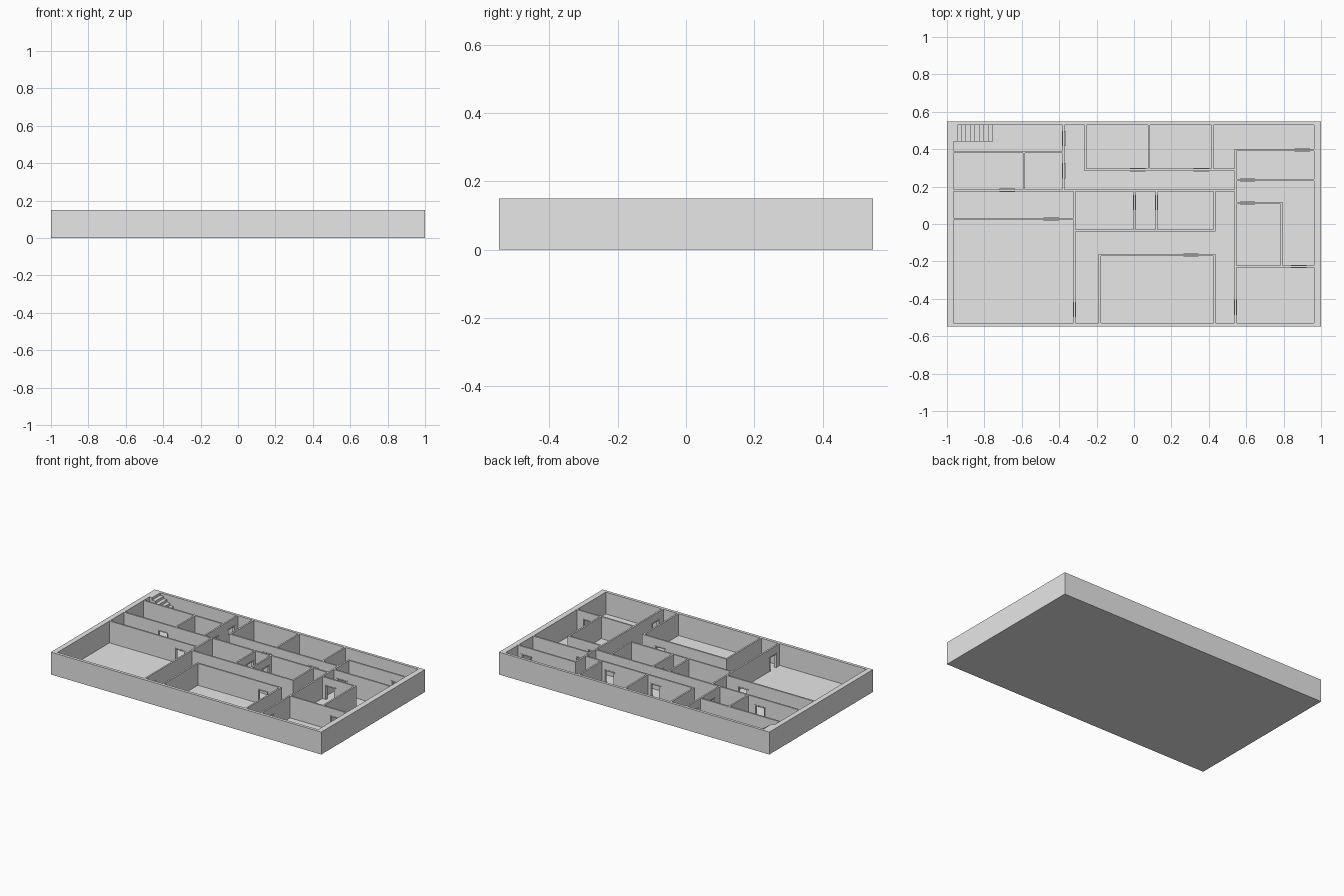
import bpy
import bmesh

cube = bpy.data.objects.get("Cube")
if cube:
    bpy.data.objects.remove(cube, do_unlink=True)

# Main dimensions
HEIGHT = 0.15
FLOOR = 0.004
THIN = 0.011
DOOR_WIDTH = 0.062
DOOR_HEIGHT = 0.094
LEFT, RIGHT, FRONT, BACK = -0.965, 0.963, -0.528, 0.53
OUT_X, OUT_Y = 1.0, 0.548

# Shared walls that several partitions meet
HALL, NORTH, SOUTH, LOUNGE = 0.18, 0.29, -0.035, -0.165
WEST, EAST, STAIR, MID = -0.318, 0.543, -0.376, 0.43

grey = bpy.data.materials.new("plaster grey")
grey.use_nodes = True
grey.diffuse_color = (0.8, 0.8, 0.8, 1)
grey.node_tree.nodes["Principled BSDF"].inputs["Base Color"].default_value = (0.8, 0.8, 0.8, 1)


def add_box(bm, low, high):
    """Add a box between two corners."""
    made = bmesh.ops.create_cube(bm, size=1)
    for v in made["verts"]:
        for i in range(3):
            v.co[i] = low[i] if v.co[i] < 0 else high[i]


def finish(name, bm):
    mesh = bpy.data.meshes.new(name)
    bm.to_mesh(mesh)
    bm.free()
    mesh.materials.append(grey)
    obj = bpy.data.objects.new(name, mesh)
    bpy.context.collection.objects.link(obj)
    return obj


def strip(bm, axis, line, start, end, bottom, top, thick=THIN):
    """Add an upright slab running along x or y, centred on a line."""
    half = thick / 2
    if axis == "x":
        add_box(bm, (start, line - half, bottom), (end, line + half, top))
    else:
        add_box(bm, (line - half, start, bottom), (line + half, end, top))


def partition(walls, frames, axis, line, start, end, doors=()):
    """Add a wall with door openings, and trim around every opening."""
    cursor = start - THIN / 2
    for centre in doors:
        a, b = centre - DOOR_WIDTH / 2, centre + DOOR_WIDTH / 2
        strip(walls, axis, line, cursor, a, 0, HEIGHT)
        strip(walls, axis, line, a, b, DOOR_HEIGHT, HEIGHT)
        trim = THIN + 0.006
        jamb = 0.005
        strip(frames, axis, line, a - jamb, a, 0, DOOR_HEIGHT, trim)
        strip(frames, axis, line, b, b + jamb, 0, DOOR_HEIGHT, trim)
        strip(frames, axis, line, a - 2 * jamb, b + 2 * jamb,
              DOOR_HEIGHT, DOOR_HEIGHT + jamb, trim)
        cursor = b
    strip(walls, axis, line, cursor, end + THIN / 2, 0, HEIGHT)


# Floor slab
bm = bmesh.new()
add_box(bm, (LEFT, FRONT, 0), (RIGHT, BACK, FLOOR))
finish("floor", bm)

# Outer wall ring, made by joining an outer and an inner loop
bm = bmesh.new()
rings = []
for z in (0, HEIGHT):
    for x0, x1, y0, y1 in ((-OUT_X, OUT_X, -OUT_Y, OUT_Y), (LEFT, RIGHT, FRONT, BACK)):
        rings.append([bm.verts.new((x, y, z)) for x, y in
                      ((x0, y0), (x1, y0), (x1, y1), (x0, y1))])
low_out, low_in, top_out, top_in = rings
for one, two in ((low_out, top_out), (top_out, top_in), (top_in, low_in), (low_in, low_out)):
    for i in range(4):
        j = (i + 1) % 4
        bm.faces.new((one[i], one[j], two[j], two[i]))
bmesh.ops.recalc_face_normals(bm, faces=bm.faces)
finish("outer_wall", bm)

# Partitions: direction, line, start, end, door centres
layout = [
    ("x", 0.385, LEFT, STAIR),
    ("x", HALL, LEFT, EAST, [-0.677]),
    ("x", 0.026, LEFT, WEST, [-0.442]),
    ("x", NORTH, -0.26, EAST, [0.02, 0.36]),
    ("x", SOUTH, WEST, MID),
    ("x", LOUNGE, -0.183, MID, [0.305]),
    ("x", 0.395, EAST, RIGHT, [0.9]),
    ("x", 0.235, EAST, RIGHT, [0.607]),
    ("x", 0.113, EAST, 0.788, [0.607]),
    ("x", -0.228, EAST, RIGHT, [0.88]),
    ("y", STAIR, HALL, BACK, [0.285, 0.457]),
    ("y", -0.26, NORTH, BACK),
    ("y", 0.08, NORTH, BACK),
    ("y", 0.42, NORTH, BACK),
    ("y", -0.588, HALL, 0.385),
    ("y", WEST, FRONT, HALL, [-0.457]),
    ("y", -0.183, FRONT, LOUNGE),
    ("y", MID, FRONT, LOUNGE),
    ("y", MID, SOUTH, HALL),
    ("y", 0.003, SOUTH, HALL, [0.115]),
    ("y", 0.12, SOUTH, HALL, [0.115]),
    ("y", EAST, FRONT, 0.395, [-0.445]),
    ("y", 0.788, -0.228, 0.113),
]
walls, frames = bmesh.new(), bmesh.new()
for entry in layout:
    partition(walls, frames, *entry)
finish("inner_walls", walls)
finish("door_frames", frames)

# Staircase: a landing level with the wall tops, then steps going down
bm = bmesh.new()
steps, tread, side = 8, 0.024, 0.442
landing = LEFT + 0.02
add_box(bm, (LEFT, side, 0), (landing, BACK, HEIGHT))
for i in range(steps):
    x = landing + i * tread
    top = HEIGHT * (steps - i) / (steps + 1)
    add_box(bm, (x, side, 0), (x + tread, BACK, top))
finish("staircase", bm)
